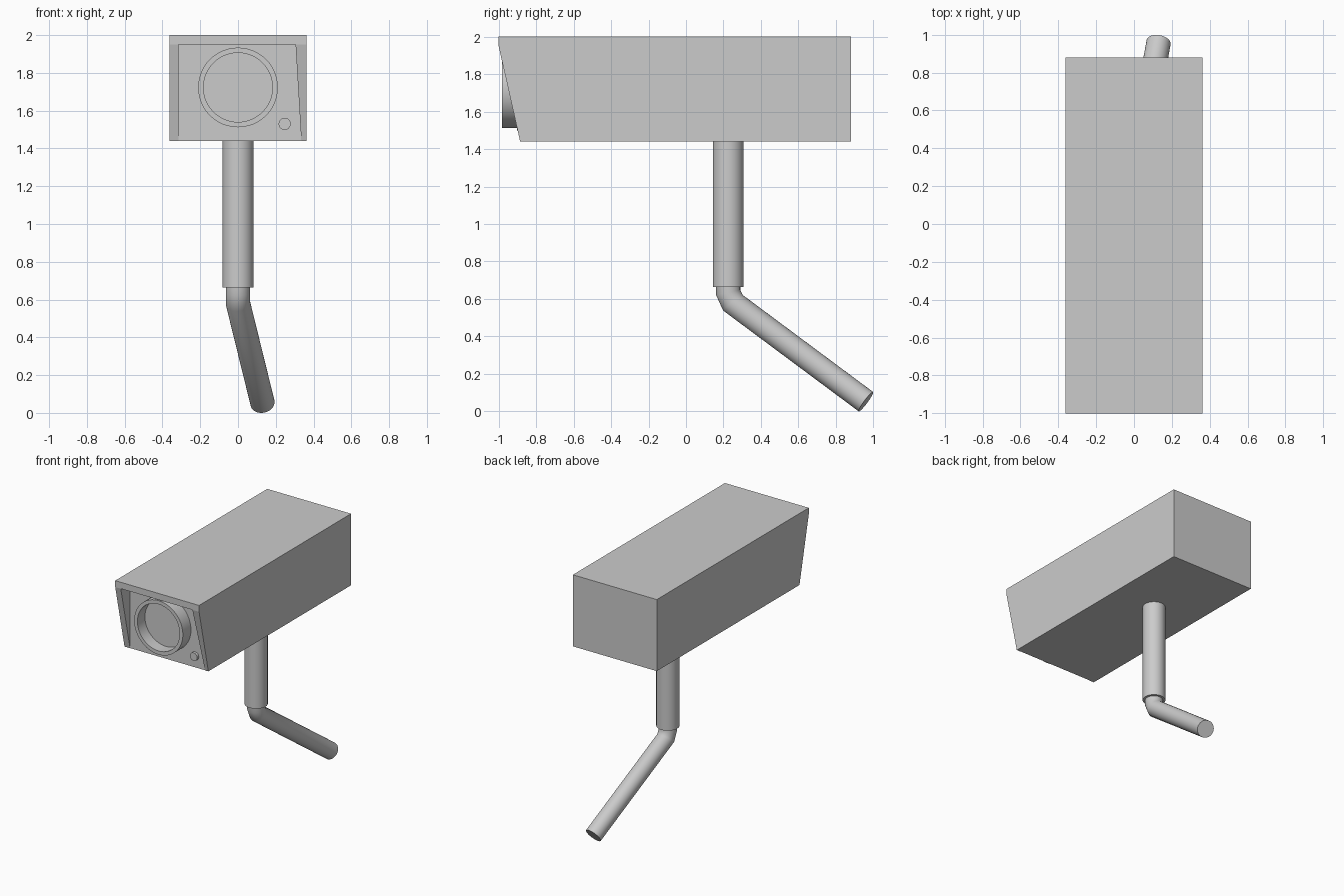
import bpy, bmesh, math
from mathutils import Vector

if "Cube" in bpy.data.objects:
    bpy.data.objects.remove(bpy.data.objects["Cube"])


def make_object(name, bm, smooth=False):
    bmesh.ops.recalc_face_normals(bm, faces=bm.faces[:])
    mesh = bpy.data.meshes.new(name)
    bm.to_mesh(mesh)
    bm.free()
    obj = bpy.data.objects.new(name, mesh)
    bpy.context.collection.objects.link(obj)
    bpy.ops.object.select_all(action='DESELECT')
    obj.select_set(True)
    bpy.context.view_layer.objects.active = obj
    if smooth:
        bpy.ops.object.shade_smooth_by_angle(angle=math.radians(30))
    return obj


def prism(name, points, offset):
    """Extrude a flat polygon by an offset."""
    bm = bmesh.new()
    face = bm.faces.new([bm.verts.new(p) for p in points])
    ext = bmesh.ops.extrude_face_region(bm, geom=[face], use_keep_orig=True)
    verts = [g for g in ext["geom"] if isinstance(g, bmesh.types.BMVert)]
    bmesh.ops.translate(bm, vec=offset, verts=verts)
    return make_object(name, bm)


def tube(name, path, radius, sides=32):
    """Capped round tube along a polyline with mitred corners."""
    bm = bmesh.new()
    path = [Vector(p) for p in path]
    dirs = [(b - a).normalized() for a, b in zip(path, path[1:])]
    u = dirs[0].orthogonal().normalized()
    v = dirs[0].cross(u)
    ring_pts = [path[0] + radius * (math.cos(t) * u + math.sin(t) * v)
                for t in (2 * math.pi * i / sides for i in range(sides))]
    rings = [[bm.verts.new(p) for p in ring_pts]]
    for i, d in enumerate(dirs):
        n = (d + dirs[i + 1]) if i + 1 < len(dirs) else d
        ring_pts = [p + d * ((path[i + 1] - p).dot(n) / d.dot(n)) for p in ring_pts]
        rings.append([bm.verts.new(p) for p in ring_pts])
    for a, b in zip(rings, rings[1:]):
        for i in range(sides):
            j = (i + 1) % sides
            bm.faces.new((a[i], a[j], b[j], b[i]))
    bm.faces.new(rings[0])
    bm.faces.new(rings[-1])
    return make_object(name, bm, smooth=True)


def lathe_y(name, center, profile, sides=48):
    """Spin (radius, y) points round a y axis; the last ring is capped."""
    bm = bmesh.new()
    rings = [[bm.verts.new((center[0] + r * math.cos(2 * math.pi * i / sides), y,
                            center[1] + r * math.sin(2 * math.pi * i / sides)))
              for i in range(sides)] for r, y in profile]
    for a, b in zip(rings, rings[1:]):
        for i in range(sides):
            j = (i + 1) % sides
            bm.faces.new((a[i], a[j], b[j], b[i]))
    bm.faces.new(rings[-1])
    return make_object(name, bm, smooth=True)


# camera housing with slanted front
side = [(-1.0, 2.0), (0.88, 2.0), (0.88, 1.44), (-0.885, 1.44), (-1.0, 1.95)]
housing = prism("housing", [(-0.363, y, z) for y, z in side], (0.726, 0, 0))

# wedge recess under the hood, open at the bottom
PANEL = -0.883
opening = [(-0.315, 1.95), (0.305, 1.95), (0.341, 1.34), (-0.315, 1.34)]
cutter = prism("recess_cutter", [(x, -1.2, z) for x, z in opening], (0, PANEL + 1.2, 0))
cutter.hide_render = True
mod = housing.modifiers.new("recess", 'BOOLEAN')
mod.operation = 'DIFFERENCE'
mod.solver = 'EXACT'
mod.object = cutter
bpy.context.view_layer.objects.active = housing
bpy.ops.object.modifier_apply(modifier=mod.name)
bpy.data.objects.remove(cutter)

# lens barrel with sunken glass, and indicator light
lathe_y("lens", (0, 1.723), [(0.211, PANEL), (0.211, -0.983), (0.183, -0.983), (0.183, -0.89)])
lathe_y("indicator_light", (0.247, 1.53), [(0.032, PANEL), (0.032, -0.903)], 24)

# vertical mounting post and bent wall arm
tube("mount_post", [(0, 0.225, 1.44), (0, 0.225, 0.665)], 0.082)
tube("wall_arm", [(0, 0.225, 0.70), (0, 0.225, 0.635), (0, 0.25, 0.58),
                  (0.13, 0.96, 0.052)], 0.0645)
